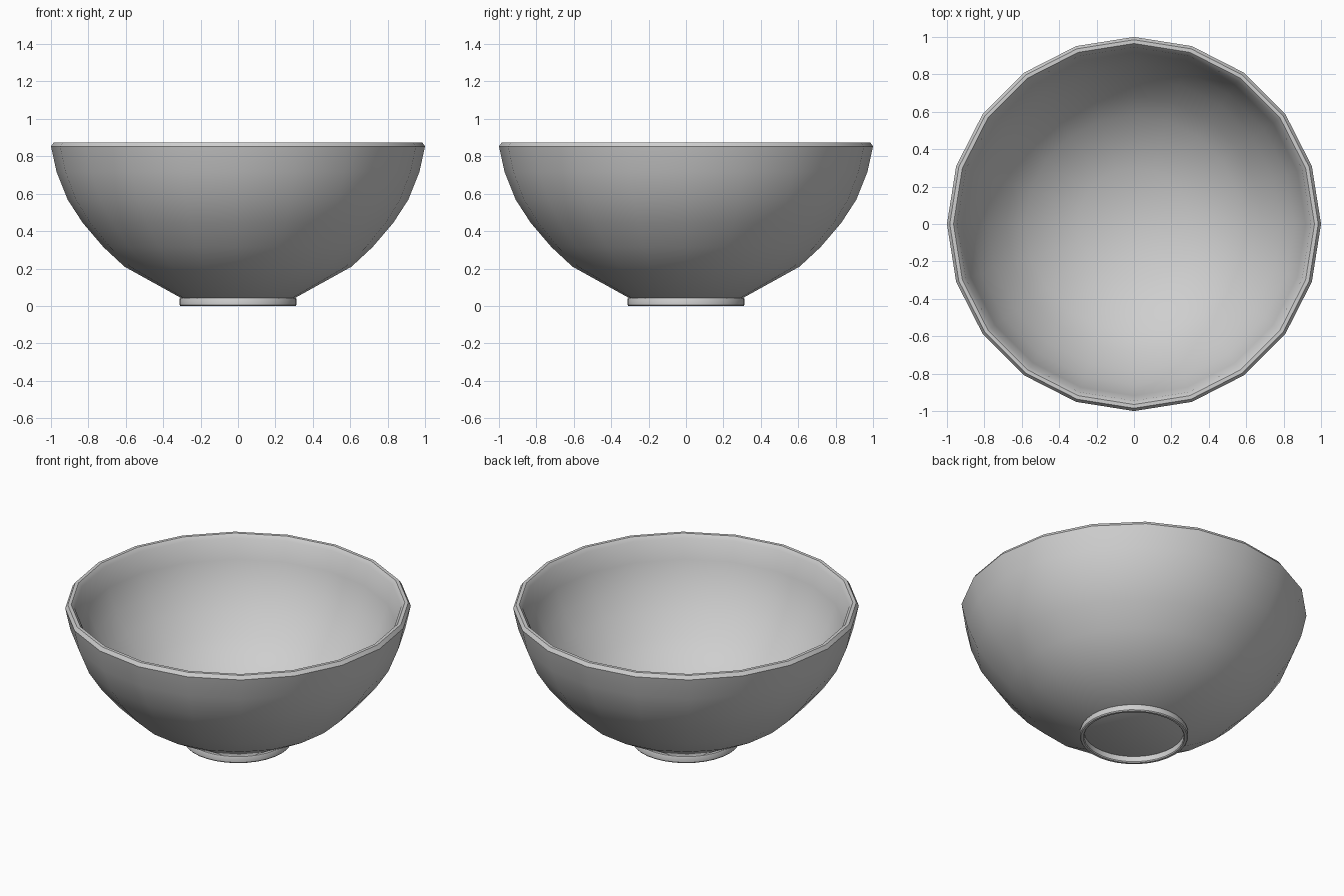
import bpy
import bmesh
import math

cube = bpy.data.objects.get("Cube")
if cube:
    bpy.data.objects.remove(cube, do_unlink=True)

# Single matte grey for the whole bowl
grey = bpy.data.materials.new("light_grey")
grey.use_nodes = True
colour = (0.62, 0.62, 0.62, 1.0)
grey.diffuse_color = colour
grey.node_tree.nodes["Principled BSDF"].inputs["Base Color"].default_value = colour


def lathe(name, profile, sides, closed, sharp_angle):
    """Revolve (radius, z) points about z; closed joins the last ring to the first,
    otherwise both ends are capped."""
    bm = bmesh.new()
    rings = []
    for r, z in profile:
        rings.append([bm.verts.new((r * math.cos(2 * math.pi * i / sides),
                                    r * math.sin(2 * math.pi * i / sides), z))
                      for i in range(sides)])
    pairs = list(zip(rings, rings[1:]))
    if closed:
        pairs.append((rings[-1], rings[0]))
    else:
        bm.faces.new(rings[0])
        bm.faces.new(rings[-1])
    for a, b in pairs:
        for i in range(sides):
            j = (i + 1) % sides
            bm.faces.new((a[i], a[j], b[j], b[i]))
    bmesh.ops.recalc_face_normals(bm, faces=bm.faces[:])
    mesh = bpy.data.meshes.new(name)
    bm.to_mesh(mesh)
    bm.free()
    mesh.materials.append(grey)
    obj = bpy.data.objects.new(name, mesh)
    bpy.context.collection.objects.link(obj)
    bpy.ops.object.select_all(action='DESELECT')
    obj.select_set(True)
    bpy.context.view_layer.objects.active = obj
    bpy.ops.object.shade_smooth_by_angle(angle=math.radians(sharp_angle))
    return obj


# Bowl: outer wall upward, chamfered rim, inner wall downward
outer = [(0.30, 0.04), (0.607, 0.21), (0.72, 0.315), (0.83, 0.444),
         (0.91, 0.567), (0.97, 0.717), (1.0, 0.853)]
rim = [(0.985, 0.875), (0.965, 0.875)]
inner = [(0.945, 0.853), (0.918, 0.73), (0.86, 0.59), (0.785, 0.47),
         (0.685, 0.345), (0.58, 0.25), (0.30, 0.09)]
lathe("bowl", outer + rim + inner, 20, False, 32)

# Foot: thin ring with softened lower edges, open underneath
foot = [(0.31, 0.042), (0.313, 0.036), (0.313, 0.006), (0.308, 0.0),
        (0.294, 0.0), (0.289, 0.006), (0.289, 0.042)]
lathe("foot_ring", foot, 32, True, 32)
